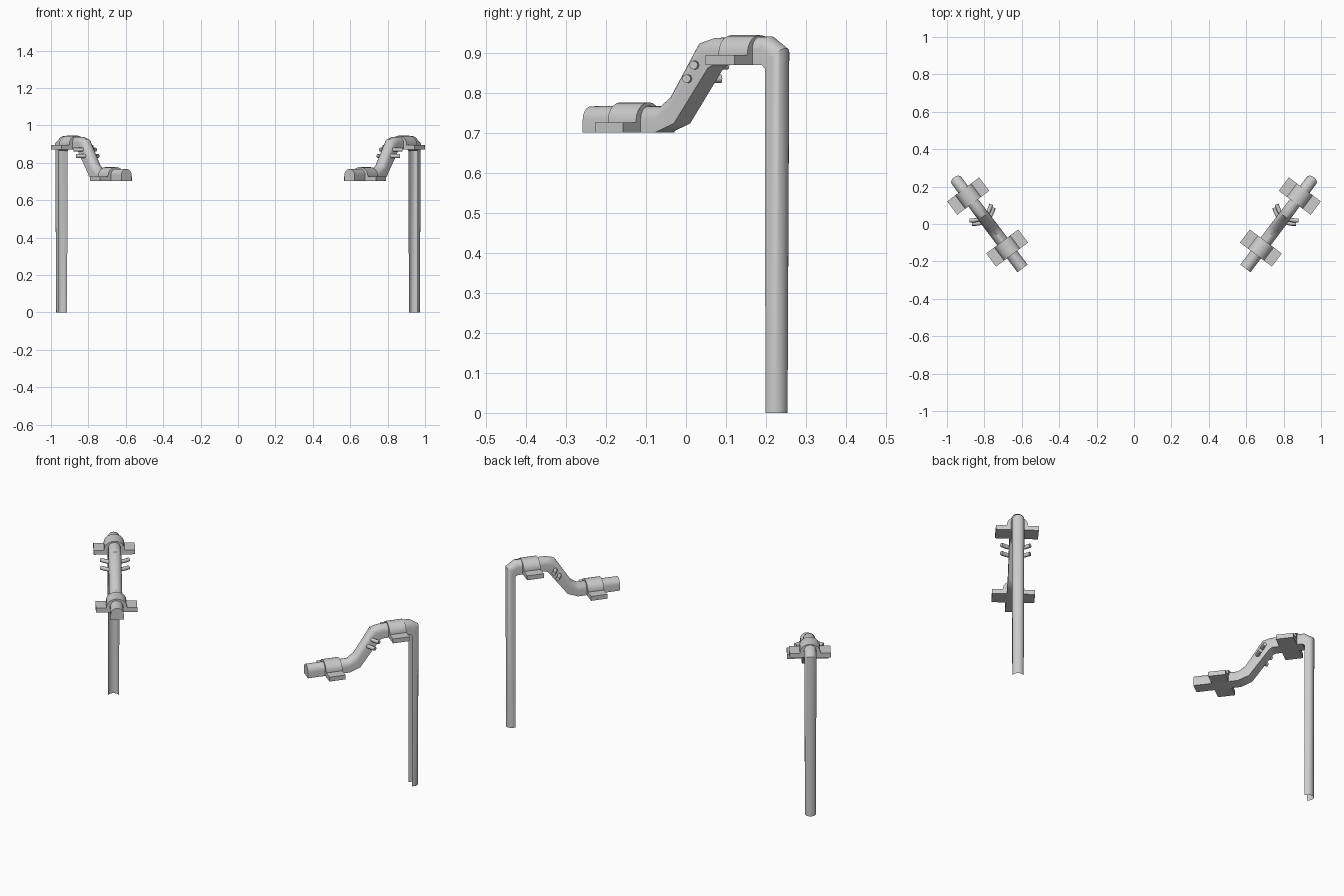
import bpy, bmesh, math
from mathutils import Vector

if "Cube" in bpy.data.objects:
    bpy.data.objects.remove(bpy.data.objects["Cube"])


def world(s, n, z):
    """Arm coordinates: s runs along the arm from the post, n sideways, z up."""
    return Vector((0.944 - 0.6 * s + 0.8 * n, 0.226 - 0.8 * s - 0.6 * n, z))


def finish(ob, angle=35):
    bpy.ops.object.select_all(action='DESELECT')
    ob.select_set(True)
    bpy.context.view_layer.objects.active = ob
    bpy.ops.object.shade_smooth_by_angle(angle=math.radians(angle))
    ob.modifiers.new("Mirror", 'MIRROR')


def add_mesh(name, bm):
    bmesh.ops.recalc_face_normals(bm, faces=bm.faces)
    me = bpy.data.meshes.new(name)
    bm.to_mesh(me)
    bm.free()
    ob = bpy.data.objects.new(name, me)
    bpy.context.collection.objects.link(ob)
    finish(ob)
    return ob


def arch(w, h, r_h, seg=10):
    """Arch outline: straight legs, then a half ellipse of height r_h."""
    pts = [(w, 0)]
    for i in range(seg + 1):
        a = math.pi * i / seg
        pts.append((w * math.cos(a), h - r_h + r_h * math.sin(a)))
    return pts + [(-w, 0)]


# bent rail: (inner s, inner z, crest s, crest z, half width)
sections = [
    (0.013, 0.000, -0.028, 0.000, 0.028),
    (0.013, 0.862, -0.030, 0.912, 0.031),
    (0.022, 0.870, 0.016, 0.942, 0.032),
    (0.175, 0.870, 0.190, 0.938, 0.033),
    (0.190, 0.862, 0.232, 0.926, 0.033),
    (0.295, 0.724, 0.318, 0.795, 0.034),
    (0.352, 0.702, 0.354, 0.768, 0.034),
    (0.580, 0.702, 0.580, 0.767, 0.034),
]
bm = bmesh.new()
rings = []
for bs, bz, cs, cz, w in sections:
    h = math.hypot(cs - bs, cz - bz)
    ds, dz = (cs - bs) / h, (cz - bz) / h
    rings.append([bm.verts.new(world(bs + ds * v, n, bz + dz * v))
                  for n, v in arch(w, h, w)])
for k, (a, b) in enumerate(zip(rings, rings[1:])):
    for i in range(len(a) - 1):
        bm.faces.new((a[i], a[i + 1], b[i + 1], b[i]))
    if k > 0:  # flat underside of the arm; the post stays an open channel
        bm.faces.new((a[-1], a[0], b[0], b[-1]))
bm.faces.new(rings[-1])
add_mesh("bent_rail", bm)


# mounting brackets: flat flanges with an arched collar, extruded along the arm
def bracket(name, s0, s1, z):
    collar = arch(0.053, 0.075, 0.045)
    outline = [(0.107, 0), (0.107, 0.025), (0.053, 0.025)] + collar[1:-1] \
        + [(-0.053, 0.025), (-0.107, 0.025), (-0.107, 0)]
    bm = bmesh.new()
    ends = [[bm.verts.new(world(s, n, z + v)) for n, v in outline] for s in (s0, s1)]
    for i in range(len(outline)):
        j = (i + 1) % len(outline)
        bm.faces.new((ends[0][i], ends[0][j], ends[1][j], ends[1][i]))
    for e in ends:
        bm.faces.new(e)
    add_mesh(name, bm)


bracket("upper_bracket", 0.051, 0.141, 0.870)
bracket("lower_bracket", 0.399, 0.487, 0.702)


# two bowed cross pegs on the sloping part
def peg(name, s, z):
    cu = bpy.data.curves.new(name, 'CURVE')
    cu.dimensions = '3D'
    cu.bevel_depth = 0.011
    cu.bevel_resolution = 2
    cu.use_fill_caps = True
    sp = cu.splines.new('POLY')
    sp.points.add(8)
    for i, p in enumerate(sp.points):
        t = i / 4 - 1
        p.co = (*world(s - 0.03 * t * t, 0.072 * t, z), 1)
    tmp = bpy.data.objects.new(name + "_path", cu)
    bpy.context.collection.objects.link(tmp)
    me = bpy.data.meshes.new_from_object(tmp)
    bpy.data.objects.remove(tmp)
    ob = bpy.data.objects.new(name, me)
    bpy.context.collection.objects.link(ob)
    finish(ob, 50)


peg("upper_peg", 0.235, 0.870)
peg("lower_peg", 0.257, 0.836)
